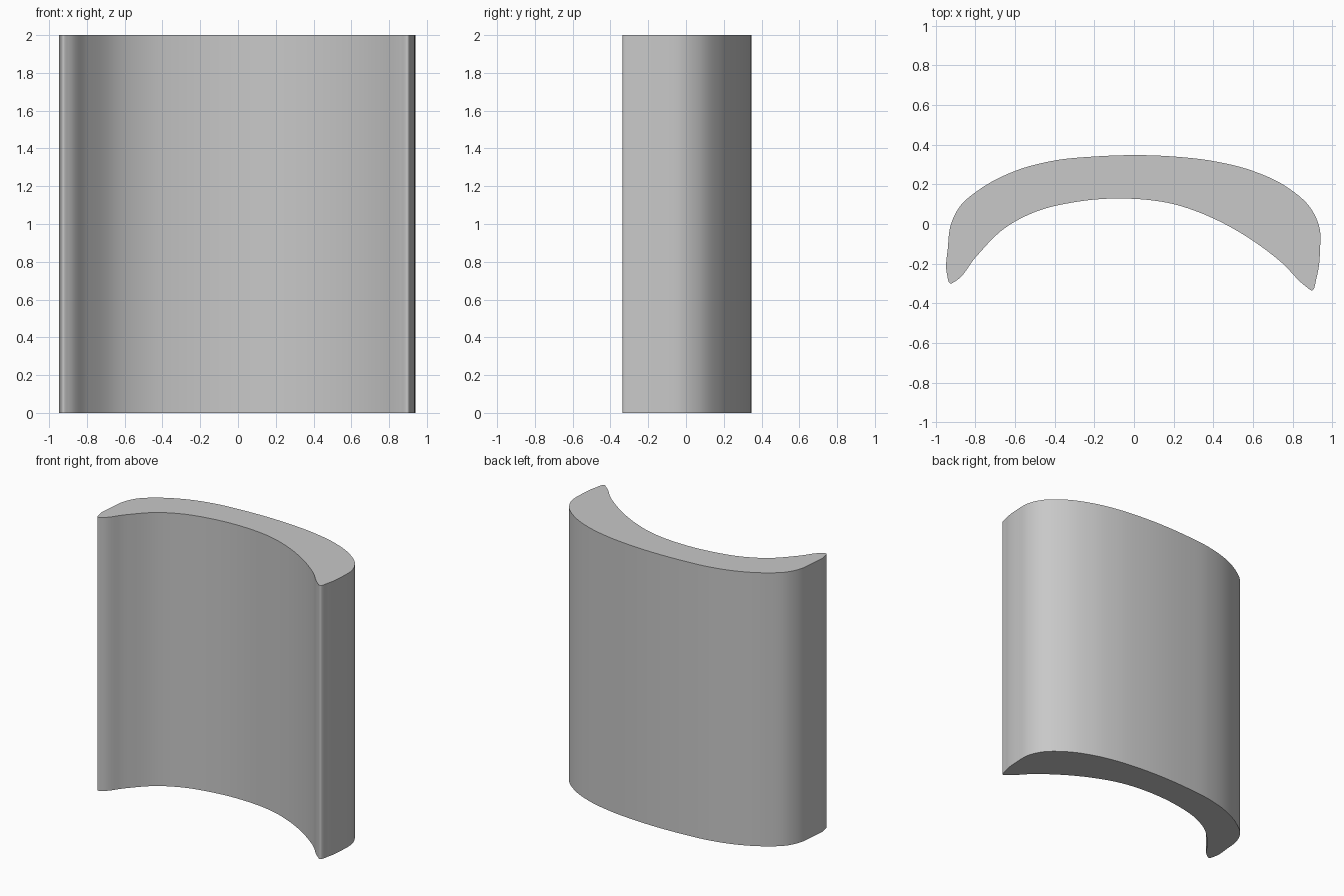
import bpy
import bmesh
from mathutils import Vector
from mathutils.geometry import interpolate_bezier

cube = bpy.data.objects.get("Cube")
if cube:
    bpy.data.objects.remove(cube, do_unlink=True)

HEIGHT = 2.0
STEPS = 8

# Crescent cross-section, clockwise from the back: convex back, rounded tips, hollow front
back = [(-0.2, 0.34), (0.2, 0.34), (0.4, 0.317), (0.6, 0.267), (0.78, 0.18),
        (0.89, 0.08), (0.935, -0.02)]
left_tip = [(0.938, -0.12), (0.92, -0.27), (0.897, -0.335), (0.86, -0.31)]
hollow = [(0.75, -0.2), (0.6, -0.085), (0.4, 0.028), (0.2, 0.1), (-0.03, 0.128),
          (-0.3, 0.11), (-0.5, 0.06), (-0.65, -0.02), (-0.8, -0.17)]
right_tip = [(-0.895, -0.285), (-0.925, -0.3), (-0.943, -0.25), (-0.938, -0.12),
             (-0.922, 0.0)]
right_back = [(-0.88, 0.085), (-0.77, 0.18), (-0.6, 0.267), (-0.4, 0.32)]
knots = [Vector((x, y, 0)) for x, y in back + left_tip + hollow + right_tip + right_back]


def smooth_loop(points):
    """Closed smooth curve through the points, handles scaled to each span."""
    count = len(points)
    tangents = []
    for i, p in enumerate(points):
        before, after = p - points[i - 1], points[(i + 1) % count] - p
        a, b = before.length, after.length
        tangents.append((before * (b / a) + after * (a / b)) / (a + b))
    loop = []
    for i, p in enumerate(points):
        j = (i + 1) % count
        q = points[j]
        reach = (q - p).length / 3
        loop += interpolate_bezier(p, p + tangents[i] * reach,
                                   q - tangents[j] * reach, q, STEPS + 1)[:-1]
    return loop


# Extrude the section straight up into a solid
bm = bmesh.new()
base = bm.faces.new([bm.verts.new(p) for p in smooth_loop(knots)])
extruded = bmesh.ops.extrude_face_region(bm, geom=[base], use_keep_orig=True)
top = [v for v in extruded["geom"] if isinstance(v, bmesh.types.BMVert)]
bmesh.ops.translate(bm, verts=top, vec=(0, 0, HEIGHT))
bmesh.ops.recalc_face_normals(bm, faces=bm.faces[:])
mesh = bpy.data.meshes.new("curved_panel")
bm.to_mesh(mesh)
bm.free()

panel = bpy.data.objects.new("curved_panel", mesh)
bpy.context.collection.objects.link(panel)

# Single plain grey
grey = bpy.data.materials.new("light_grey")
grey.use_nodes = True
colour = (0.58, 0.58, 0.58, 1)
grey.diffuse_color = colour
grey.node_tree.nodes["Principled BSDF"].inputs["Base Color"].default_value = colour
mesh.materials.append(grey)

# Smooth walls, crisp rims
bpy.ops.object.select_all(action="DESELECT")
panel.select_set(True)
bpy.context.view_layer.objects.active = panel
bpy.ops.object.shade_smooth_by_angle(angle=0.6)
